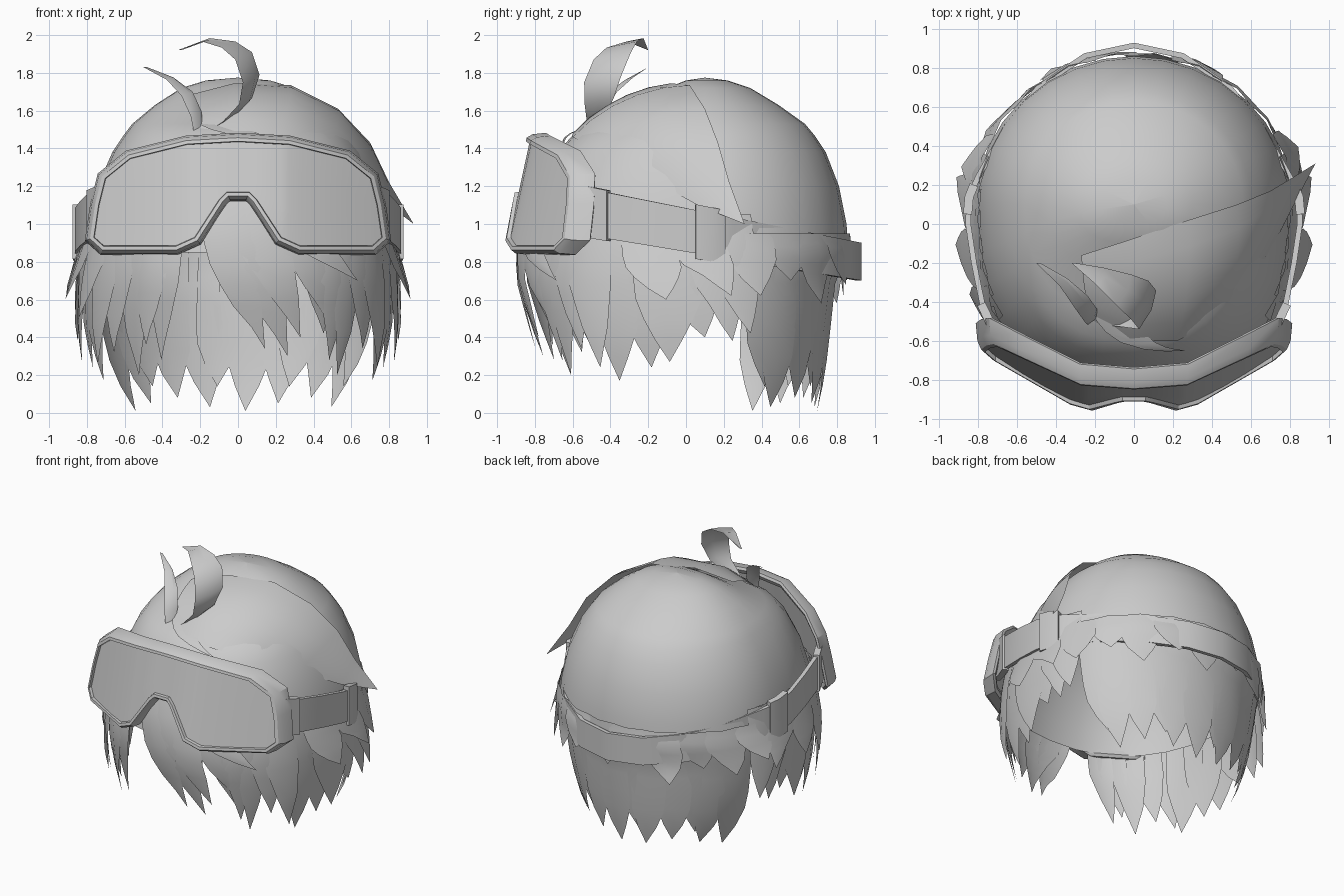
import bpy, bmesh, math
from mathutils import Vector

if "Cube" in bpy.data.objects:
    bpy.data.objects.remove(bpy.data.objects["Cube"])

grey = bpy.data.materials.new("soft_grey")
grey.diffuse_color = (0.6, 0.6, 0.6, 1)
grey.use_nodes = True
grey.node_tree.nodes["Principled BSDF"].inputs["Base Color"].default_value = grey.diffuse_color


def make(name, verts, faces, smooth=40):
    me = bpy.data.meshes.new(name)
    me.from_pydata([tuple(v) for v in verts], [], faces)
    bm = bmesh.new()
    bm.from_mesh(me)
    bmesh.ops.remove_doubles(bm, verts=bm.verts, dist=0.0005)
    bmesh.ops.recalc_face_normals(bm, faces=bm.faces)
    bm.to_mesh(me)
    bm.free()
    me.materials.append(grey)
    ob = bpy.data.objects.new(name, me)
    bpy.context.collection.objects.link(ob)
    bpy.ops.object.select_all(action="DESELECT")
    ob.select_set(True)
    bpy.context.view_layer.objects.active = ob
    bpy.ops.object.shade_smooth_by_angle(angle=math.radians(smooth))
    return ob


def grid_faces(rows, cols, start=0, closed=False):
    return [(start + r * cols + c, start + r * cols + (c + 1) % cols,
             start + (r + 1) * cols + (c + 1) % cols, start + (r + 1) * cols + c)
            for r in range(rows - 1) for c in range(cols if closed else cols - 1)]


def lerp(table, t):
    if t <= table[0][0]:
        return table[0][1:]
    for a, b in zip(table, table[1:]):
        if t <= b[0]:
            k = (t - a[0]) / (b[0] - a[0])
            return [p + (q - p) * k for p, q in zip(a[1:], b[1:])]
    return table[-1][1:]


# Head shape: height, half width, front y, back y
HULL = [(0, .66, -.76, .76), (.2, .75, -.80, .79), (.45, .80, -.84, .80), (.7, .815, -.88, .81),
        (.85, .81, -.87, .86), (1.0, .79, -.84, .85), (1.2, .745, -.77, .81), (1.38, .665, -.68, .74),
        (1.47, .605, -.60, .68), (1.53, .56, -.48, .63), (1.63, .44, -.25, .49), (1.72, .30, -.10, .34),
        (1.76, .17, .0, .22), (1.775, .001, .1, .101)]


def hull(a, z, out=1.0):
    rx, yf, yb = lerp(HULL, z)
    a = math.radians(a)
    s, c = math.sin(a), math.cos(a)
    if c > 0:  # the front is a little squarer than the back
        s, c = math.copysign(abs(s) ** .85, s), c ** .85
    y = .1 + ((yf - .1) * c if c > 0 else (yb - .1) * -c) * out
    return Vector((rx * s * out, y, z))


# Hair cap
zs = [h[0] for h in HULL if h[0] >= .85]
N = 32
make("hair_cap", [hull(360 * i / N, z) for z in zs for i in range(N)],
     grid_faces(len(zs), N, closed=True), 60)


# Hair locks: start angle, start z, tip angle, tip z, half width in degrees, flare at tip
def locks(name, rows, start=1.01, full=.42):
    verts, faces = [], []
    shape = [(0, 1), (full, 1), (full + (1 - full) * .5, .62), (1, 0)]
    n = 8
    for a0, z0, a1, z1, w, flare in rows:
        s = len(verts)
        for i in range(n):
            t = i / (n - 1)
            a, z = a0 + (a1 - a0) * t ** 1.4, z0 + (z1 - z0) * t
            out = start + (flare - start) * t ** 1.4
            hw = w * lerp(shape, t)[0]
            for k in (-1, 0, 1):
                verts.append(hull(a + k * hw, z, out + (.02 * (1 - t) if k == 0 else 0)))
        faces += grid_faces(n, 3, s)
    make(name, verts, faces, 60)


locks("front_bangs", [
    (-6, 1.12, 8, .34, 6, .98), (-1, 1.12, 17, .30, 8, .97), (4, 1.12, 21, .40, 8, 1.0),
    (10, 1.1, 44, .70, 10, 1.06), (17, 1.1, 32, .50, 8, 1.0)], 1.03)
locks("left_front_locks", [
    (-23, 1.0, -29, .28, 6, .98), (-29, 1.0, -34, .36, 7, 1.02), (-37, 1.0, -41, .20, 8, 1.0),
    (-45, 1.0, -51, .32, 8, 1.05), (-53, 1.0, -60, .26, 8, 1.1), (-60, 1.0, -68, .5, 8, 1.12)], 1.02)
locks("right_front_locks", [
    (25, 1.0, 32, .42, 7, .98), (34, 1.0, 36, .28, 7, .99), (41, 1.0, 41, .20, 7, 1.0),
    (48, 1.0, 51, .34, 8, 1.05), (55, 1.0, 60, .24, 8, 1.1)], 1.02)
for side, sg in (("left", -1), ("right", 1)):
    locks(side + "_side_locks", [
        (sg * a0, z0, sg * a1, z1, w, f) for a0, z0, a1, z1, w, f in [
            (65, 1.05, 65, .17, 9, 1.05), (73, 1.05, 76, .24, 9, 1.04), (80, 1.05, 82, .27, 9, 1.09),
            (87, 1.05, 90, .40, 9, 1.06), (94, 1.05, 101, .38, 9, 1.10), (100, 1.05, 108, .42, 9, 1.12),
            (74, 1.0, 82, .60, 8, 1.14), (88, 1.0, 100, .62, 8, 1.14)]], 1.01, .55)

# Short upper layer around the back, spikes just under the strap
locks("back_upper_locks", [
    (108 + 16 * i, .95, 112 + 16 * i, (.62, .70, .58, .68)[i % 4], 10, (1.12, 1.04, 1.08)[i % 3])
    for i in range(10)], 1.01)

# Long lower layer hanging at the nape, narrowing downwards
locks("back_lower_locks", [
    (117 + 11.45 * i, .95, 117 + 11.45 * i + (4, -3, 2)[i % 3], (.14, .03, .08, .14, .05, .01)[i % 6], 9.5, .90)
    for i in range(12)], .975, .7)

# Large swept lock lying over the crown: rear edge and front edge, blended with a bulge
REAR = [(-.27, -.16, 1.68), (-.02, -.08, 1.745), (.28, .02, 1.735), (.53, .10, 1.61), (.70, .17, 1.43),
        (.80, .23, 1.22), (.93, .31, 1.0)]
FRONT = [(-.22, -.50, 1.50), (-.02, -.60, 1.48), (.22, -.60, 1.46), (.45, -.48, 1.40), (.65, -.24, 1.27),
         (.80, .06, 1.10), (.93, .31, 1.0)]
verts = []
for r, f in zip(REAR, FRONT):
    r, f = Vector(r), Vector(f)
    for k in range(6):
        s = k / 5
        p = r.lerp(f, s)
        p += (p - Vector((0, .1, .95))).normalized() * (r - f).length_squared / 1.6 * s * (1 - s)
        verts.append(p)
make("swept_crown_lock", verts, grid_faces(len(REAR), 6), 60)
locks("forehead_lock", [(-14, 1.56, 20, 1.42, 7, 1.06)], 1.03)


# Curled strands: point x, y, z and half width along a given direction
def strand(name, pts, across):
    verts = []
    for x, y, z, w in pts:
        for k in (-1, 0, 1):
            v = Vector((x, y, z)) + Vector(across) * w * k
            verts.append(v + Vector((.02 if k == 0 else 0, 0, 0)))
    make(name, verts, grid_faces(len(pts), 3), 60)


strand("large_curl", [(-.20, -.50, 1.46, .02), (-.06, -.48, 1.55, .05), (.04, -.46, 1.65, .085),
                      (.07, -.44, 1.77, .11), (.03, -.39, 1.89, .11), (-.05, -.34, 1.95, .09),
                      (-.17, -.27, 1.975, .05), (-.32, -.20, 1.92, 0)], (.4, .9, .18))
strand("small_curl", [(-.21, -.50, 1.46, .03), (-.22, -.47, 1.58, .05), (-.27, -.40, 1.69, .05),
                      (-.36, -.30, 1.77, .03), (-.50, -.20, 1.83, 0)], (.6, .7, .2))

# Goggles: outlines of the right half, mirrored, then bent around the face
TOP = [(0, 1.435), (.27, 1.42), (.57, 1.345), (.70, 1.24), (.735, 1.1), (.76, .93)]
BOT = [(0, 1.17), (.06, 1.17), (.10, 1.13), (.23, .93), (.33, .885), (.71, .885), (.76, .93)]


def bend(x, z, depth=0):
    f = max(0, (abs(x) - .19) / .61) ** 1.3
    return Vector((x, -.965 + .13 * (z - .85) / .6 + .33 * f + depth * (.85 + .2 * f), z))


cols = sorted({p[0] for p in TOP + BOT} | {.45})
cols = [-x for x in reversed(cols[1:])] + cols
verts = []
for x in cols:
    t, b = lerp(TOP, abs(x))[0], lerp(BOT, abs(x))[0]
    verts += [bend(x, b + (t - b) * k / 3, .012) for k in range(4)]
make("goggle_lens", verts, grid_faces(len(cols), 4), 30)

loop = TOP + BOT[-2::-1]
loop = [Vector(p) for p in loop + [(-x, z) for x, z in reversed(loop[1:-1])]]


def offset(d):
    res = []
    for i, p in enumerate(loop):
        e1 = (p - loop[i - 1]).normalized()
        e2 = (loop[(i + 1) % len(loop)] - p).normalized()
        n1, n2 = Vector((-e1.y, e1.x)), Vector((-e2.y, e2.x))
        res.append(p + (n1 + n2) * d / max(.6, 1 + n1.dot(n2)))
    return res


# Frame cross-section: outward offset, depth
section = [(0, .02), (.003, -.012), (.022, -.012), (.04, .02), (.048, .10), (.03, .115), (0, .105), (0, .02)]
verts = [bend(p.x, p.y, dep) for off, dep in section for p in offset(off)]
make("goggle_frame", verts, grid_faces(len(section), len(loop), closed=True), 30)

# Strap path around the head, right half from the goggles to the back
PATH = [(.70, -.58), (.775, -.42), (.82, -.2), (.85, 0), (.845, .14), (.80, .24), (.65, .505),
        (.49, .70), (.25, .862), (0, .915)]


# Flat band with a box cross-section, sinking towards the back
def band(name, path, grow, thick):
    verts = []
    for i, (x, y) in enumerate(path):
        a, b = path[max(i - 1, 0)], path[min(i + 1, len(path) - 1)]
        n = Vector((b[1] - a[1], a[0] - b[0])).normalized() * thick / 2
        k = (y + .58) / 1.5
        zc, h = 1.075 - .275 * k, .125 - .025 * k + grow
        for sn, sz in ((1, -1), (1, 1), (-1, 1), (-1, -1)):
            verts.append((x + n.x * sn, y + n.y * sn, zc + sz * h))
    last = len(verts) - 4
    make(name, verts, grid_faces(len(path), 4, closed=True) +
         [(0, 1, 2, 3), (last, last + 1, last + 2, last + 3)], 35)


band("strap", PATH + [(-x, y) for x, y in reversed(PATH[:-1])], 0, .028)
for side, sg in (("left", -1), ("right", 1)):
    band(side + "_strap_mount", [(sg * x, y) for x, y in [(.70, -.60), (.74, -.5), (.783, -.41)]], .012, .045)
    band(side + "_strap_buckle", [(sg * x, y) for x, y in [(.853, .05), (.845, .14), (.82, .2)]], .03, .045)
